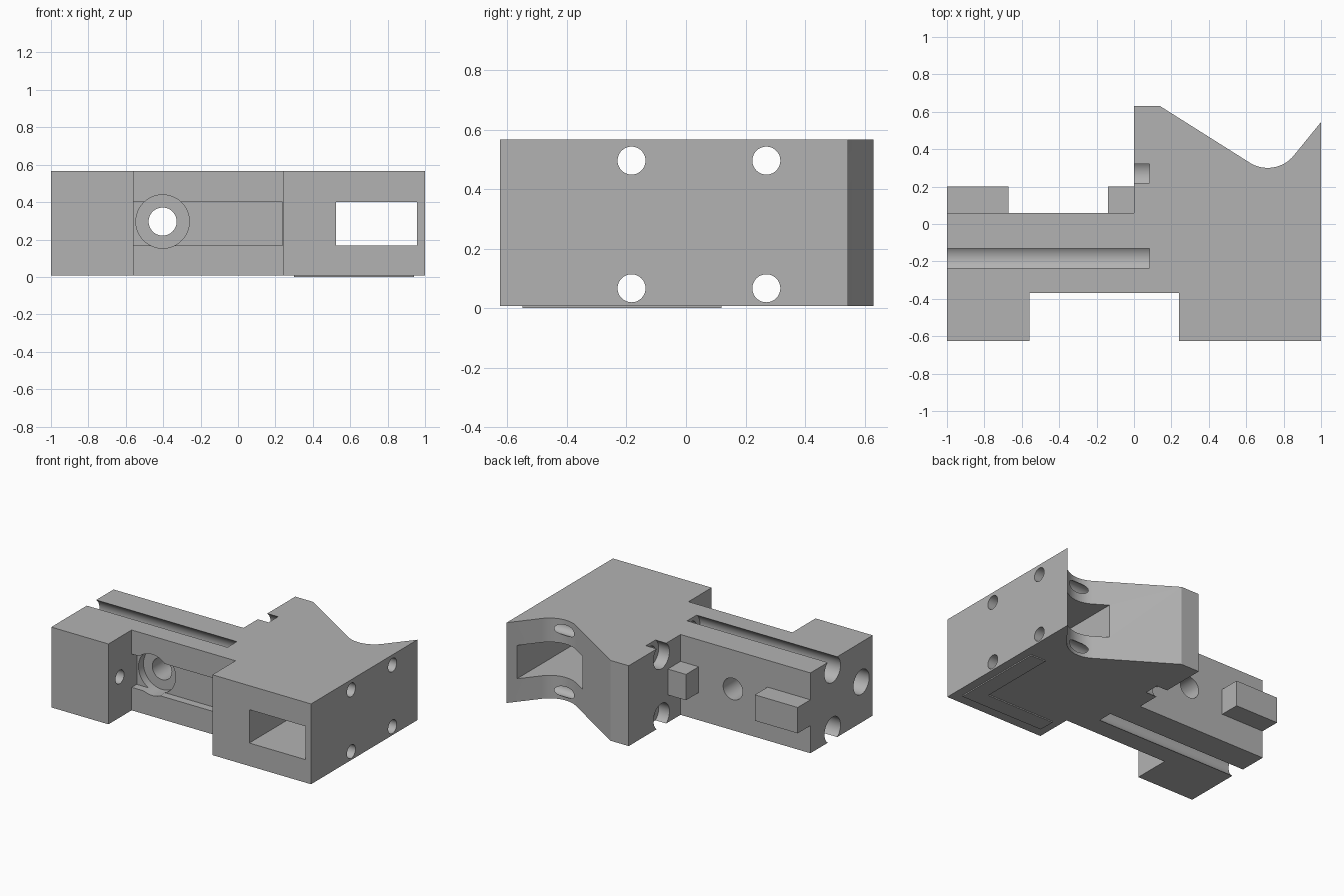
import bpy, bmesh, math
from mathutils import Matrix, Vector

cube = bpy.data.objects.get("Cube")
if cube:
    bpy.data.objects.remove(cube, do_unlink=True)

grey = bpy.data.materials.new("plain_grey")
grey.use_nodes = True
grey.diffuse_color = (0.45, 0.45, 0.45, 1)
grey.node_tree.nodes["Principled BSDF"].inputs["Base Color"].default_value = (0.45, 0.45, 0.45, 1)

BOTTOM, TOP = 0.008, 0.567


def new_object(name, bm):
    bmesh.ops.recalc_face_normals(bm, faces=bm.faces)
    mesh = bpy.data.meshes.new(name)
    bm.to_mesh(mesh)
    bm.free()
    mesh.materials.append(grey)
    obj = bpy.data.objects.new(name, mesh)
    bpy.context.collection.objects.link(obj)
    return obj


def prism(name, outline, z0, z1):
    bm = bmesh.new()
    face = bm.faces.new([bm.verts.new((x, y, z0)) for x, y in outline])
    ext = bmesh.ops.extrude_face_region(bm, geom=[face])
    top = [v for v in ext["geom"] if isinstance(v, bmesh.types.BMVert)]
    bmesh.ops.translate(bm, verts=top, vec=(0, 0, z1 - z0))
    return new_object(name, bm)


def box(name, x, y, z):
    return prism(name, [(x[0], y[0]), (x[1], y[0]), (x[1], y[1]), (x[0], y[1])], *z)


def rod(name, start, end, radius):
    a, b = Vector(start), Vector(end)
    turn = (b - a).to_track_quat('Z', 'Y').to_matrix().to_4x4()
    bm = bmesh.new()
    bmesh.ops.create_cone(bm, cap_ends=True, segments=48, radius1=radius, radius2=radius,
                          depth=(b - a).length, matrix=Matrix.Translation((a + b) / 2) @ turn)
    return new_object(name, bm)


def combine(obj, tool, operation):
    mod = obj.modifiers.new("combine", 'BOOLEAN')
    mod.operation = operation
    mod.solver = 'EXACT'
    mod.object = tool
    bpy.context.view_layer.objects.active = obj
    bpy.ops.object.modifier_apply(modifier=mod.name)
    bpy.data.objects.remove(tool, do_unlink=True)


# Main block with the front recess and the curved back notch
arc = []
for i in range(17):
    a = math.radians(-122 + i * 83 / 16)
    arc.append((0.715 + 0.18 * math.cos(a), 0.48 + 0.18 * math.sin(a)))
outline = [(-1, -0.625), (-0.56, -0.625), (-0.56, -0.37), (0.24, -0.37), (0.24, -0.625),
           (1, -0.625), (1, 0.545)] + arc[::-1] + [(0.14, 0.63), (0, 0.63), (0, 0.06), (-1, 0.06)]
body = prism("body", outline, BOTTOM, TOP)

# Guide tabs on the back wall
for x in ((-1, -0.67), (-0.14, 0.02)):
    combine(body, box("tab", x, (0.03, 0.2), (0.2, 0.38)), 'UNION')

# Rod bores, wide tunnels breaking the top and bottom, then narrow through holes
for y, start in ((-0.183, -1.1), (0.27, -0.1)):
    for z in (0.067, 0.496):
        if z < 0.3:
            z_wide = z + 0.012
        else:
            z_wide = z
        combine(body, rod("tunnel", (start, y, z_wide), (0.083, y, z_wide), 0.088), 'DIFFERENCE')
        combine(body, rod("bore", (0.03, y, z), (1.1, y, z), 0.047), 'DIFFERENCE')

# Rectangular window running front to back
combine(body, box("window", (0.525, 0.957), (-0.8, 0.8), (0.168, 0.4)), 'DIFFERENCE')

# Shallow channel and stepped hole in the recess wall
combine(body, box("channel", (-0.559, 0.239), (-0.42, -0.315), (0.168, 0.4)), 'DIFFERENCE')
combine(body, rod("counterbore", (-0.403, -0.5, 0.296), (-0.403, -0.26, 0.296), 0.143), 'DIFFERENCE')
combine(body, rod("through_hole", (-0.403, -0.4, 0.296), (-0.403, 0.2, 0.296), 0.075), 'DIFFERENCE')

# Stepped screw hole through the end block
combine(body, rod("screw_head", (-1.1, -0.5, 0.29), (-0.75, -0.5, 0.29), 0.086), 'DIFFERENCE')
combine(body, rod("screw_hole", (-0.8, -0.5, 0.29), (-0.5, -0.5, 0.29), 0.047), 'DIFFERENCE')

# Thin corner pad underneath
pad = prism("corner_pad", [(0.94, -0.55), (0.94, 0.12), (0.825, 0.12), (0.825, -0.435),
                           (0.3, -0.435), (0.3, -0.55)], 0, BOTTOM)

bpy.ops.object.select_all(action='DESELECT')
body.select_set(True)
bpy.context.view_layer.objects.active = body
bpy.ops.object.shade_smooth_by_angle(angle=math.radians(25))
